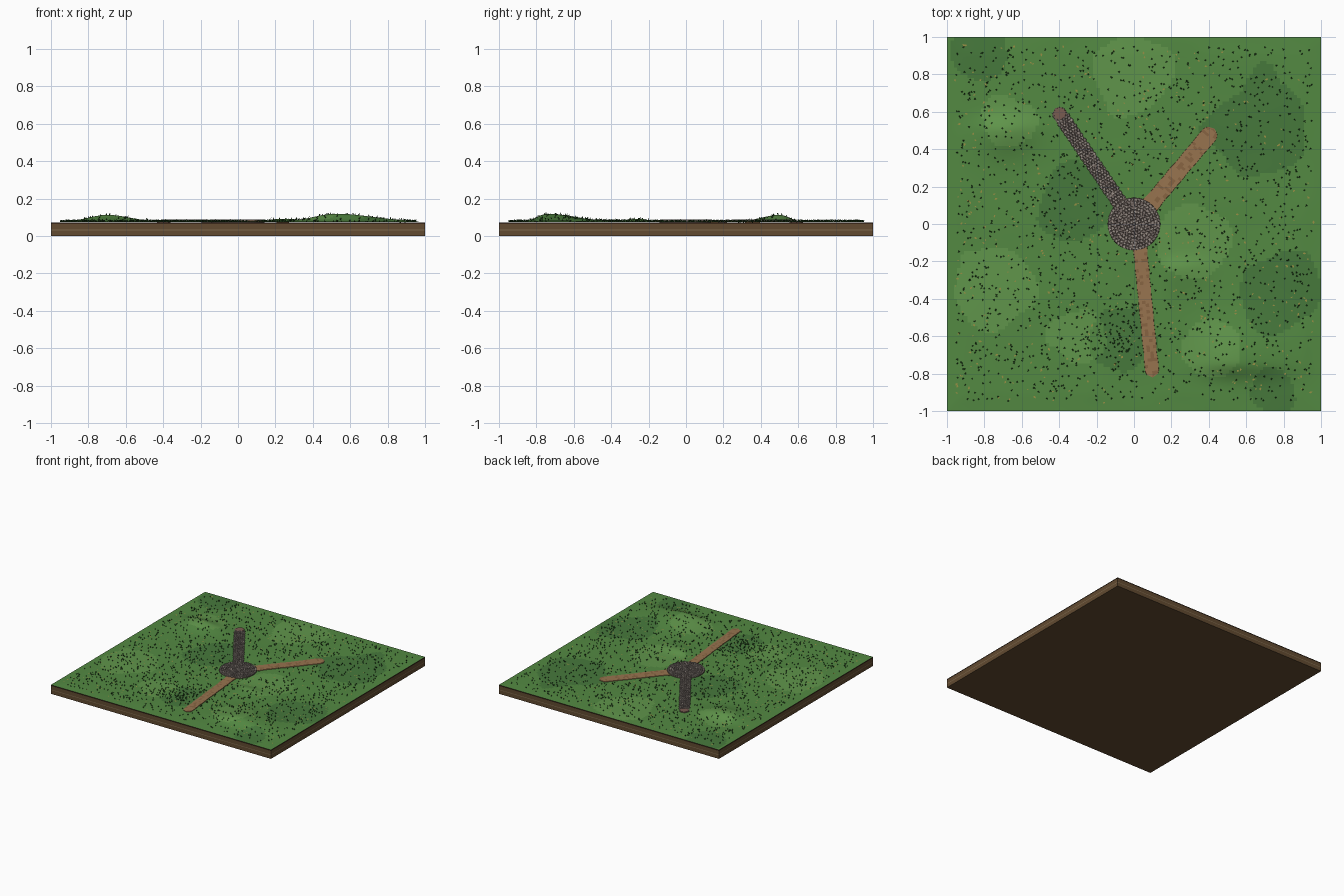
import bpy, bmesh, math, random
from mathutils import Vector, Matrix, noise

if "Cube" in bpy.data.objects:
    bpy.data.objects.remove(bpy.data.objects["Cube"])

random.seed(4)
TOP = 0.074


def material(name, r, g, b):
    m = bpy.data.materials.new(name)
    m.diffuse_color = [(c / 255) ** 2.2 for c in (r, g, b)] + [1]
    m.use_nodes = True
    m.node_tree.nodes["Principled BSDF"].inputs["Base Color"].default_value = m.diffuse_color
    return m


SOIL = material("soil", 98, 76, 52)
STRIPE = material("soil_stripe", 128, 106, 80)
TOPSOIL = material("topsoil", 60, 44, 32)
GREENS = [material("grass_dark", 72, 120, 62), material("grass_mid", 84, 136, 68),
          material("grass_light", 96, 148, 76)]
DIRT = [material("dirt", 150, 115, 80), material("dirt_dark", 134, 100, 68)]
STONES = [material("stone_a", 140, 130, 124), material("stone_b", 122, 112, 108),
          material("stone_c", 156, 146, 138)]
MORTAR = material("mortar", 98, 86, 80)
END = material("end_patch", 120, 92, 82)
BLADE = material("blade", 38, 74, 34)
LEAF = material("leaf", 150, 142, 70)


def finish(bm, name, mats, smooth=False):
    me = bpy.data.meshes.new(name)
    bm.to_mesh(me)
    bm.free()
    for m in mats:
        me.materials.append(m)
    for p in me.polygons:
        p.use_smooth = smooth
    ob = bpy.data.objects.new(name, me)
    bpy.context.collection.objects.link(ob)
    return ob


# hills: x, y, height, spread west, east, south, north
HILLS = [(0.52, -0.74, 0.042, 0.12, 0.20, 0.055, 0.15),
         (-0.70, 0.50, 0.036, 0.10, 0.12, 0.09, 0.05),
         (0.22, -0.24, 0.016, 0.05, 0.12, 0.08, 0.035)]


def ground(x, y):
    z = 0.003 + 0.003 * noise.noise((x * 4, y * 4, 2))
    for hx, hy, h, w, e, s, n in HILLS:
        dx, dy = x - hx, y - hy
        z += h * math.exp(-(dx / (w if dx < 0 else e)) ** 2 / 2
                          - (dy / (s if dy < 0 else n)) ** 2 / 2)
    edge = min(1, (1 - max(abs(x), abs(y))) / 0.09)
    return TOP + z * max(0, edge)


# layered soil slab
def layer(name, z0, z1, mat, half):
    bm = bmesh.new()
    bmesh.ops.create_cube(bm, size=1, matrix=Matrix.Translation((0, 0, (z0 + z1) / 2))
                          @ Matrix.Diagonal((half * 2, half * 2, z1 - z0, 1)))
    finish(bm, name, [mat])


layer("soil_bottom", 0, 0.031, SOIL, 1)
layer("soil_stripe", 0.031, 0.036, STRIPE, 1)
layer("soil_upper", 0.036, 0.064, SOIL, 1)
layer("topsoil", 0.064, TOP - 0.001, TOPSOIL, 1)

# rolling lawn with tone patches: x, y, radius, tone
PATCHES = [(0, 0.8, 0.22, 1), (0.3, -0.1, 0.2, 1), (-0.75, -0.35, 0.22, 1), (-0.68, 0.56, 0.14, 1),
           (0.42, -0.66, 0.16, 1), (-0.3, -0.6, 0.15, 1), (0.68, 0.52, 0.27, -1),
           (0.78, -0.35, 0.22, -1), (-0.32, 0.1, 0.2, -1), (-0.06, -0.62, 0.18, -1),
           (-0.85, 0.9, 0.15, -1), (0.75, -0.9, 0.12, -1)]
bm = bmesh.new()
bmesh.ops.create_grid(bm, x_segments=110, y_segments=110, size=1)
for v in bm.verts:
    v.co.z = ground(v.co.x, v.co.y)
for f in bm.faces:
    c = f.calc_center_median()
    wob = 0.35 * noise.noise((c.x * 5, c.y * 5, 7))
    tone = sum(s for x, y, r, s in PATCHES if math.hypot(c.x - x, c.y - y) < r * (1 + wob))
    f.material_index = 1 + max(-1, min(1, tone))
finish(bm, "lawn", GREENS, True)


# ribbon following the ground, with a rounded far end
def ribbon(name, a, b, width, mats, lift):
    a, b = Vector(a), Vector(b)
    d = (b - a).normalized()
    side = Vector((-d.y, d.x))
    length = (b - a).length
    bm = bmesh.new()
    rows = []
    n = 48
    for i in range(n + 1):
        s = length * i / n
        w = width * (1 + 0.12 * noise.noise((s * 14, width * 30, length)))
        rest = length - s
        if rest < w:
            w = math.sqrt(max(w * w - (w - rest) ** 2, 1e-6))
        row = []
        for k, drop in ((-1, 0.006), (-0.97, 0), (-0.5, 0), (0, 0), (0.5, 0), (0.97, 0), (1, 0.006)):
            p = a + d * s + side * w * k
            row.append(bm.verts.new((p.x, p.y, ground(p.x, p.y) + lift - drop)))
        rows.append(row)
    for r0, r1 in zip(rows, rows[1:]):
        for j in range(6):
            f = bm.faces.new((r0[j + 1], r0[j], r1[j], r1[j + 1]))
            f.material_index = random.random() < 0.2 and len(mats) > 1
    bmesh.ops.recalc_face_normals(bm, faces=bm.faces)
    finish(bm, name, mats)


PATHS = [((0, 0), (0.43, 0.51), 0.045), ((0.02, 0), (0.10, -0.82), 0.037),
         ((0, 0), (-0.42, 0.62), 0.04)]
ribbon("dirt_path_east", *PATHS[0], DIRT, 0.004)
ribbon("dirt_path_south", *PATHS[1], DIRT, 0.004)
ribbon("stone_path_bed", *PATHS[2], [MORTAR], 0.003)


def stone(bm, x, y, z, sx, sy, angle):
    r = bmesh.ops.create_cube(bm, size=1, matrix=Matrix.Translation((x, y, z))
                              @ Matrix.Rotation(angle, 4, 'Z') @ Matrix.Diagonal((sx, sy, 0.009, 1)))
    tone = random.randrange(3)
    top = sorted(r["verts"], key=lambda v: v.co.z)[4:]
    for v in top:
        v.co.x += (x - v.co.x) * 0.22
        v.co.y += (y - v.co.y) * 0.22
    for f in {f for v in r["verts"] for f in v.link_faces}:
        f.material_index = tone


# round plaza with rings of cobbles
bm = bmesh.new()
bmesh.ops.create_cone(bm, cap_ends=True, segments=48, radius1=0.142, radius2=0.14, depth=0.02,
                      matrix=Matrix.Translation((0, 0, TOP)))
finish(bm, "plaza_bed", [MORTAR])
bm = bmesh.new()
stone(bm, 0, 0, TOP + 0.01, 0.016, 0.016, 0)
for ring in range(1, 9):
    r = ring * 0.0165
    n = round(2 * math.pi * r / 0.0175)
    for i in range(n):
        a = 2 * math.pi * (i + ring * 0.4) / n
        stone(bm, r * math.cos(a), r * math.sin(a), TOP + 0.01 + random.uniform(-0.001, 0.001),
              0.0145, 0.0155, a)
finish(bm, "plaza_cobbles", STONES)

# cobbled path
bm = bmesh.new()
a, b = Vector((0, 0)), Vector((-0.385, 0.57))
d = (b - a).normalized()
side = Vector((-d.y, d.x))
s, row = 0.15, 0
while s < (b - a).length:
    for k in range(5):
        p = d * (s + random.uniform(-0.002, 0.002)) + side * ((k - 2) * 0.016 + (row % 2 - 0.5) * 0.006)
        stone(bm, p.x, p.y, ground(p.x, p.y) + 0.004 + random.uniform(-0.001, 0.002),
              random.uniform(0.011, 0.015), random.uniform(0.012, 0.016),
              math.atan2(d.y, d.x) + random.uniform(-0.3, 0.3))
    s += 0.0155
    row += 1
finish(bm, "path_cobbles", STONES)

# worn patch at the end of the cobbled path
bm = bmesh.new()
bmesh.ops.create_cone(bm, cap_ends=True, segments=8, radius1=0.036, radius2=0.034, depth=0.01,
                      matrix=Matrix.Translation((-0.397, 0.59, ground(-0.397, 0.59) + 0.001)))
finish(bm, "path_end_patch", [END])


def is_clear(x, y):
    p = Vector((x, y))
    if p.length < 0.15:
        return False
    for a, b, w in PATHS:
        a, b = Vector(a), Vector(b)
        t = max(0, min(1, (p - a).dot(b - a) / (b - a).length_squared))
        if (p - a - (b - a) * t).length < w + 0.008:
            return False
    return True


# grass tufts of three blades
bm = bmesh.new()
for i in range(1900):
    x, y = random.uniform(-0.95, 0.95), random.uniform(-0.95, 0.95)
    if i < 130:
        x, y = random.gauss(-0.06, 0.1), random.gauss(-0.6, 0.1)
    if not is_clear(x, y):
        continue
    z = ground(x, y)
    turn = random.uniform(0, 6.28)
    for k in range(3):
        a = turn + k * 2.09
        u = Vector((math.cos(a), math.sin(a), 0))
        v = Vector((-u.y, u.x, 0)) * 0.003
        base = Vector((x, y, z - 0.001))
        tip = base + u * 0.006 + Vector((0, 0, random.uniform(0.008, 0.014)))
        bm.faces.new([bm.verts.new(q) for q in (base - v, base + v, tip)])
finish(bm, "grass_tufts", [BLADE])

# scattered fallen leaves
bm = bmesh.new()
for i in range(420):
    x, y = random.uniform(-0.96, 0.96), random.uniform(-0.96, 0.96)
    if is_clear(x, y):
        bmesh.ops.create_circle(bm, cap_ends=True, segments=4, radius=random.uniform(0.005, 0.010),
                                matrix=Matrix.Translation((x, y, ground(x, y) + 0.002))
                                @ Matrix.Rotation(random.uniform(0, 3), 4, 'Z')
                                @ Matrix.Diagonal((1, 0.6, 1, 1)))
finish(bm, "fallen_leaves", [LEAF])
